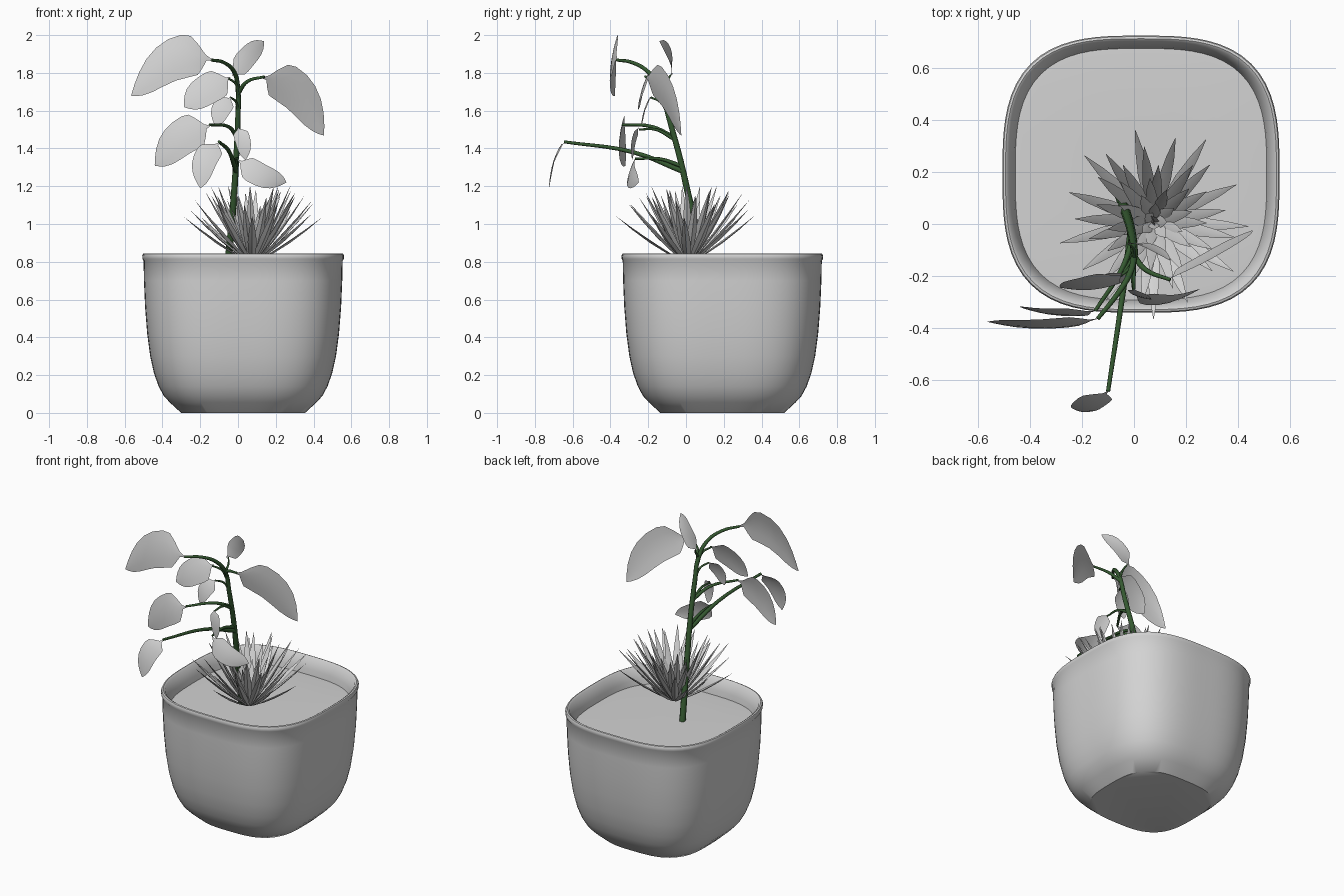
import bpy, bmesh, math, random
from mathutils import Vector

random.seed(4)
if "Cube" in bpy.data.objects:
    bpy.data.objects.remove(bpy.data.objects["Cube"])


def material(name, rgb):
    m = bpy.data.materials.new(name)
    m.use_nodes = True
    m.diffuse_color = (*rgb, 1)
    bsdf = m.node_tree.nodes["Principled BSDF"]
    bsdf.inputs["Base Color"].default_value = (*rgb, 1)
    bsdf.inputs["Roughness"].default_value = 0.7
    return m


GREY = material("pale grey", (0.65, 0.65, 0.65))
GREEN = material("dark stem green", (0.035, 0.10, 0.03))


def smooth(ob, angle):
    bpy.ops.object.select_all(action='DESELECT')
    ob.select_set(True)
    bpy.context.view_layer.objects.active = ob
    bpy.ops.object.shade_smooth_by_angle(angle=math.radians(angle))


def finish(name, bm, mat, angle=40):
    bmesh.ops.recalc_face_normals(bm, faces=bm.faces)
    me = bpy.data.meshes.new(name)
    bm.to_mesh(me)
    bm.free()
    ob = bpy.data.objects.new(name, me)
    bpy.context.collection.objects.link(ob)
    me.materials.append(mat)
    smooth(ob, angle)


def bridge(bm, rings, closed=True):
    for a, b in zip(rings, rings[1:]):
        n = len(a)
        for i in range(n if closed else n - 1):
            j = (i + 1) % n
            bm.faces.new((a[i], a[j], b[j], b[i]))


# Pot: rounded-square rings stacked along a profile
CX, CY, SEG = 0.027, 0.192, 80


def square_ring(bm, half, z, n=3.05):
    pts = []
    for i in range(SEG):
        a = 2 * math.pi * i / SEG
        c, s = math.cos(a), math.sin(a)
        k = half / (abs(c) ** n + abs(s) ** n) ** (1 / n)
        pts.append(bm.verts.new((CX + k * c, CY + k * s, z)))
    return pts


pot_profile = [(0.328, 0), (0.388, 0.055), (0.42, 0.09), (0.447, 0.14), (0.472, 0.21),
               (0.492, 0.30), (0.508, 0.42), (0.519, 0.56), (0.525, 0.70), (0.527, 0.805),
               (0.533, 0.815), (0.534, 0.832), (0.530, 0.842), (0.522, 0.845), (0.512, 0.838),
               (0.49, 0.77), (0.482, 0.72)]
bm = bmesh.new()
rings = [square_ring(bm, h, z) for h, z in pot_profile]
bridge(bm, rings)
bm.faces.new(rings[0])
finish("pot", bm, GREY)

# Soil: nearly flat disc well under the rim
bm = bmesh.new()
rings = [square_ring(bm, h, z) for h, z in [(0.486, 0.735), (0.46, 0.737), (0.25, 0.738), (0.05, 0.738)]]
bridge(bm, rings)
bm.faces.new(rings[-1])
finish("soil", bm, GREY)


# Stems: tapered tubes along smooth paths
def stem(name, pts, r0, r1):
    cu = bpy.data.curves.new(name, 'CURVE')
    cu.dimensions = '3D'
    cu.bevel_depth = 1.0
    cu.bevel_resolution = 2
    cu.resolution_u = 5
    cu.use_fill_caps = True
    sp = cu.splines.new('BEZIER')
    sp.bezier_points.add(len(pts) - 1)
    for i, (bp, p) in enumerate(zip(sp.bezier_points, pts)):
        bp.co = p
        bp.handle_left_type = bp.handle_right_type = 'AUTO'
        bp.radius = r0 + (r1 - r0) * i / (len(pts) - 1)
    cu.materials.append(GREEN)
    ob = bpy.data.objects.new(name, cu)
    bpy.context.collection.objects.link(ob)
    bpy.ops.object.select_all(action='DESELECT')
    ob.select_set(True)
    bpy.context.view_layer.objects.active = ob
    bpy.ops.object.convert(target='MESH')
    smooth(bpy.context.view_layer.objects.active, 50)


stem("main_stem", [(-0.06, 0.125, 0.72), (-0.025, 0.025, 1.10), (-0.01, -0.03, 1.34), (0, -0.095, 1.58),
                   (0, -0.13, 1.71), (-0.02, -0.2, 1.805), (-0.075, -0.285, 1.855),
                   (-0.14, -0.365, 1.868)], 0.02, 0.008)
stem("upper_left_side_branch", [(0, -0.125, 1.69), (0.05, -0.18, 1.755), (0.14, -0.215, 1.78)], 0.012, 0.007)
stem("crown_branch", [(0, -0.13, 1.72), (0, -0.10, 1.76), (-0.015, -0.08, 1.79)], 0.008, 0.004)
stem("upper_right_side_branch", [(0, -0.12, 1.67), (-0.01, -0.16, 1.74), (-0.05, -0.2, 1.77)], 0.009, 0.005)
stem("small_branch", [(0, -0.09, 1.57), (-0.01, -0.135, 1.645), (-0.04, -0.185, 1.67)], 0.008, 0.005)
stem("middle_branch", [(-0.005, -0.065, 1.46), (-0.05, -0.18, 1.515), (-0.15, -0.335, 1.525)], 0.012, 0.007)
stem("centre_branch", [(-0.005, -0.065, 1.45), (0, -0.16, 1.50), (0, -0.25, 1.50)], 0.010, 0.005)
stem("long_front_branch", [(-0.01, -0.02, 1.28), (-0.045, -0.28, 1.38), (-0.10, -0.645, 1.435)], 0.014, 0.008)
stem("low_branch", [(-0.01, -0.03, 1.31), (-0.01, -0.14, 1.345), (0, -0.27, 1.345)], 0.011, 0.006)

# Broad leaves: thin curved sheets along a midrib, blunt-shouldered and slightly cupped
WIDTHS = [(0, 0.04), (0.07, 0.14), (0.14, 0.55), (0.22, 0.92), (0.33, 1.0), (0.5, 0.98),
          (0.65, 0.92), (0.78, 0.78), (0.88, 0.54), (0.95, 0.27), (1, 0.02)]


def leaf(name, base, mid, tip, half, cup=0.08):
    p0, p1, p2, side = map(Vector, (base, mid, tip, half))
    normal = (p2 - p0).cross(side).normalized() * side.length * cup
    if normal.y > 0:
        normal = -normal
    bm = bmesh.new()
    rows = []
    for t, w in WIDTHS:
        c = p0 * ((1 - t) * (1 - 2 * t)) + p1 * (4 * t * (1 - t)) + p2 * (t * (2 * t - 1))
        rows.append([bm.verts.new(c + side * w * s - normal * w * s * s) for s in (-1, -0.5, 0, 0.5, 1)])
    bridge(bm, rows, closed=False)
    finish(name, bm, GREY, 60)


leaf("leaf_top_right", (-0.14, -0.365, 1.87), (-0.35, -0.395, 1.87), (-0.565, -0.377, 1.68), (-0.02, 0.018, 0.112))
leaf("leaf_top_left", (0.13, -0.215, 1.775), (0.315, -0.115, 1.70), (0.455, -0.025, 1.47), (0.055, 0.012, 0.088))
leaf("leaf_crown", (-0.03, -0.08, 1.785), (0.05, -0.085, 1.885), (0.138, -0.14, 1.967), (-0.032, 0, 0.045))
leaf("leaf_upper_right", (-0.04, -0.195, 1.775), (-0.17, -0.235, 1.71), (-0.285, -0.245, 1.62), (-0.045, 0.02, 0.068))
leaf("leaf_small", (-0.035, -0.185, 1.67), (-0.09, -0.22, 1.61), (-0.12, -0.235, 1.52), (-0.042, 0.01, 0.03))
leaf("leaf_middle_right", (-0.15, -0.335, 1.52), (-0.305, -0.348, 1.455), (-0.44, -0.32, 1.31), (-0.045, 0.015, 0.085))
leaf("leaf_centre", (0, -0.25, 1.51), (0.025, -0.28, 1.44), (0.04, -0.285, 1.34), (0.04, -0.01, 0.01))
leaf("leaf_front", (-0.10, -0.645, 1.43), (-0.175, -0.70, 1.34), (-0.2, -0.725, 1.19), (0.06, -0.008, -0.025))
leaf("leaf_low_left", (0, -0.27, 1.34), (0.12, -0.298, 1.26), (0.255, -0.25, 1.22), (0.03, 0.02, 0.055))

# Spiky rosette: slim flattened four-sided blades in a golden-angle spiral
bm = bmesh.new()
centre = Vector((0.075, 0.01, 0.805))
COUNT = 60
for i in range(COUNT):
    u = i / (COUNT - 1)
    a = i * 2.39996 + random.uniform(-0.1, 0.1)
    out = Vector((math.cos(a), math.sin(a), 0))
    side = Vector((-out.y, out.x, 0))
    length = (0.45 if u < 0.6 else 0.45 - 0.8 * (u - 0.6)) * random.uniform(0.95, 1.04)
    reach = min(0.39 * (1 - u) ** 0.75, length * 0.85)
    height = math.sqrt(length ** 2 - reach ** 2)
    start = centre + out * 0.03 * (1 - u)
    end = centre + out * reach + Vector((0, 0, height))
    axis = end - start
    up = axis.cross(side).normalized()
    rings = []
    for t, w in ((0, 0.4), (0.25, 0.85), (0.48, 1), (0.75, 0.65), (1, 0.03)):
        c = start + axis * t - Vector((0, 0, 0.04 * t * (1 - t)))
        rings.append([bm.verts.new(c + d * w) for d in
                      (side * 0.024, up * 0.004, side * -0.024, up * -0.009)])
    bridge(bm, rings)
    bm.faces.new(rings[0])
    bm.faces.new(rings[-1])
finish("spiky_rosette", bm, GREY, 35)
